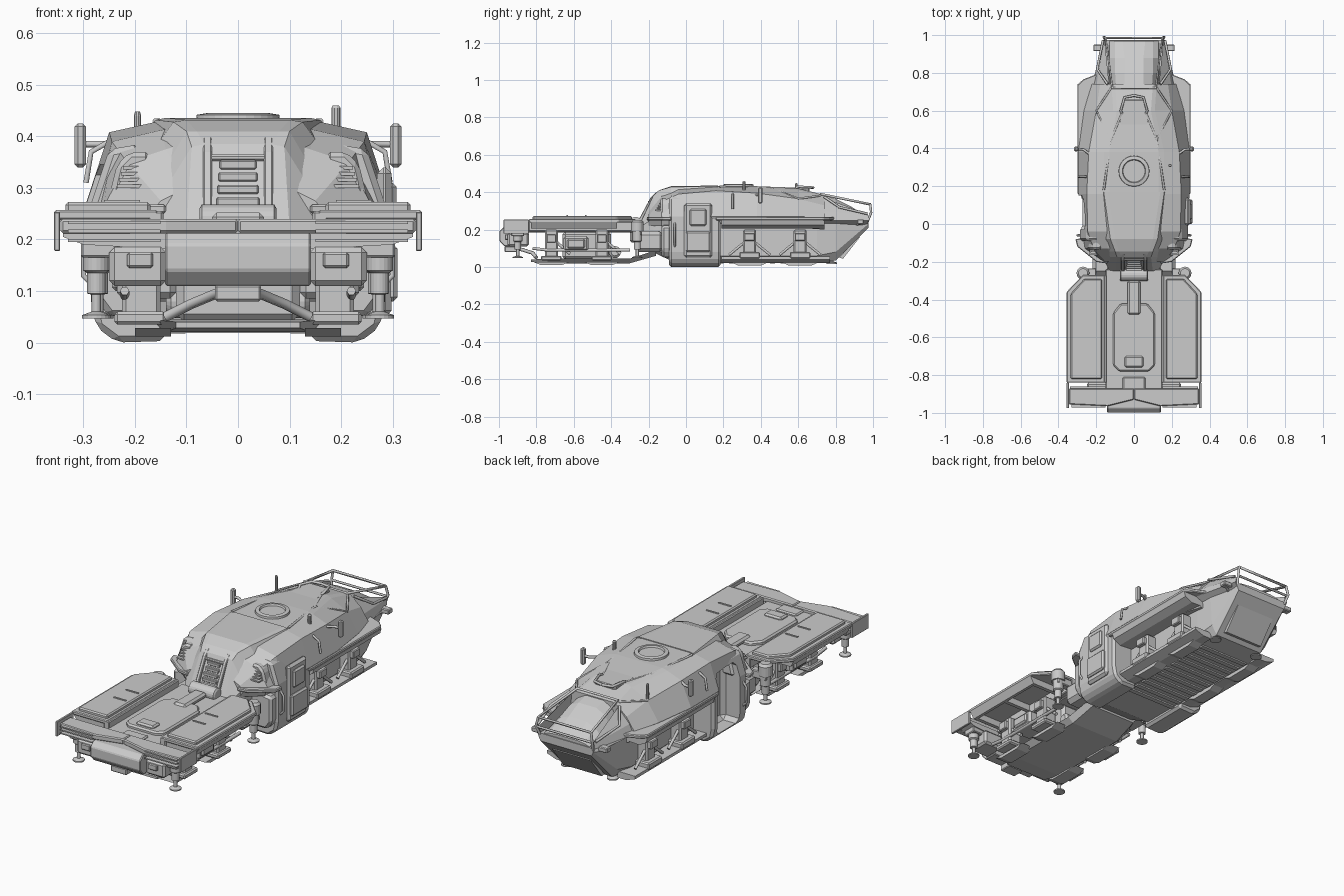
import bpy, bmesh, math
from mathutils import Vector

def make(name, verts, faces, mirror=False, bevel=0.0):
    me = bpy.data.meshes.new(name)
    me.from_pydata(verts, [], faces)
    bm = bmesh.new(); bm.from_mesh(me)
    bmesh.ops.recalc_face_normals(bm, faces=bm.faces)
    bm.to_mesh(me); bm.free()
    return finish(bpy.data.objects.new(name, me), mirror, bevel)

def finish(o, mirror, bevel=0.0):
    bpy.context.collection.objects.link(o)
    if bevel:
        b = o.modifiers.new("bevel", 'BEVEL'); b.width = bevel; b.segments = 1
    if mirror:
        o.modifiers.new("mirror", 'MIRROR')
    return o

def prism(name, pts, axis, a, b, mirror=False, bevel=0.0):
    """Extrude a 2D profile along an axis; profile is in the other two axes, in xyz order."""
    put = {'x': lambda p, t: (t, p[0], p[1]), 'y': lambda p, t: (p[0], t, p[1]),
           'z': lambda p, t: (p[0], p[1], t)}[axis]
    n = len(pts)
    v = [put(p, a) for p in pts] + [put(p, b) for p in pts]
    f = [list(range(n)), list(range(n, 2 * n))]
    f += [[i, (i + 1) % n, n + (i + 1) % n, n + i] for i in range(n)]
    return make(name, v, f, mirror, bevel)

def box(name, x0, x1, y0, y1, z0, z1, mirror=False, bevel=0.004):
    return prism(name, [(x0, y0), (x1, y0), (x1, y1), (x0, y1)], 'z', z0, z1, mirror, bevel)

def loft(name, sections):
    """Skin symmetric sections (y, half outline from top to bottom)."""
    v, f = [], []
    for y, half in sections:
        v += [(x, y, z) for x, z in half] + [(-x, y, z) for x, z in reversed(half)]
    n = 2 * len(sections[0][1])
    for s in range(len(sections) - 1):
        f += [[s*n + i, s*n + (i+1) % n, (s+1)*n + (i+1) % n, (s+1)*n + i] for i in range(n)]
    f += [list(range(n)), list(range(len(v) - n, len(v)))]
    return make(name, v, f)

def turned(name, loc, profile, axis='z', mirror=False, seg=20):
    """Lathe of (radius, height) pairs about an axis through loc."""
    v, f, m = [], [], len(profile)
    for i in range(seg):
        a = 2 * math.pi * i / seg
        for r, h in profile:
            p = (r * math.cos(a), r * math.sin(a), h)
            p = {'z': p, 'x': (p[2], p[0], p[1])}[axis]
            v.append(tuple(Vector(loc) + Vector(p)))
    for i in range(seg):
        j = (i + 1) % seg
        f += [[i*m + k, i*m + k + 1, j*m + k + 1, j*m + k] for k in range(m - 1)]
    f += [[i*m for i in range(seg)], [i*m + m - 1 for i in range(seg)]]
    return make(name, v, f, mirror)

def bar(name, pts, r, mirror=False, closed=False):
    cu = bpy.data.curves.new(name, 'CURVE'); cu.dimensions = '3D'
    cu.bevel_depth = r; cu.bevel_resolution = 1; cu.use_fill_caps = True
    sp = cu.splines.new('POLY'); sp.points.add(len(pts) - 1)
    for p, c in zip(sp.points, pts):
        p.co = (*c, 1)
    sp.use_cyclic_u = closed
    return finish(bpy.data.objects.new(name, cu), mirror)

# ---- cab and rear hull ----
hull = loft("upper_hull", [
    (-0.20, [(.06, .32), (.10, .30), (.15, .275), (.17, .25), (.15, .22)]),
    (-0.13, [(.09, .39), (.14, .375), (.215, .35), (.26, .265), (.24, .22)]),
    (-0.04, [(.12, .418), (.15, .412), (.245, .39), (.275, .27), (.26, .23)]),
    (0.16, [(.13, .432), (.16, .428), (.25, .408), (.295, .27), (.27, .23)]),
    (0.38, [(.13, .432), (.16, .425), (.24, .395), (.295, .27), (.27, .22)]),
    (0.60, [(.09, .42), (.11, .41), (.20, .365), (.265, .27), (.22, .21)]),
    (0.74, [(.10, .385), (.12, .38), (.18, .33), (.225, .265), (.19, .20)])])
# hood wedge standing proud between the shoulders
loft("hood", [
    (-0.25, [(.055, .225), (.10, .222), (.13, .21), (.13, .13)]),
    (-0.175, [(.065, .385), (.09, .38), (.165, .26), (.16, .13)]),
    (-0.145, [(.08, .41), (.10, .41), (.17, .29), (.17, .13)]),
    (-0.08, [(.10, .432), (.125, .428), (.175, .36), (.17, .13)]),
    (0.17, [(.14, .436), (.16, .432), (.18, .40), (.17, .22)])])
# recessed rear window: domed cover between two cheeks
loft("rear_canopy", [
    (0.72, [(.05, .385), (.095, .36), (.12, .32), (.13, .22)]),
    (0.80, [(.05, .365), (.10, .34), (.125, .30), (.14, .20)]),
    (0.88, [(.05, .325), (.10, .305), (.13, .275), (.14, .20)]),
    (0.97, [(.06, .265), (.10, .26), (.13, .25), (.14, .21)])])
loft("lower_hull", [
    (-0.20, [(.13, .24), (.13, .10), (.10, .09)]), (-.06, [(.17, .24), (.17, .06), (.14, .025)]),
    (0.70, [(.18, .24), (.18, .06), (.15, .025)]), (0.80, [(.18, .24), (.17, .08), (.14, .035)]),
    (0.975, [(.155, .25), (.155, .23), (.145, .21)])])
prism("rear_tailgate", [(.82, .05), (.92, .165), (.93, .16), (.84, .045)], 'x', -.11, .11)
for i in range(11):
    box("belly_rib", -.14, .14, .12 + i * .055, .145 + i * .055, .018, .03, bevel=0)

# rear window frame and its stanchions
bar("rear_frame", [(-.115, .72, .39), (.115, .72, .39), (.15, .985, .335), (-.15, .985, .335)], .007, closed=True)
bar("rear_side_rail", [(.14, .74, .375), (.195, .82, .32), (.165, .97, .285)], .007, True)
bar("rear_upright", [(.15, .985, .335), (.16, .99, .29), (.15, .97, .24)], .007, True)
bar("rear_lower_rail", [(-.155, .985, .285), (.155, .985, .285)], .006)
loft_pts = [(.13, .72, .375), (.20, .72, .30), (.225, .72, .25), (.14, .72, .22),
            (.155, .97, .285), (.16, .975, .275), (.165, .975, .25), (.15, .97, .22)]
make("rear_cheek", loft_pts, [[0, 1, 2, 3], [4, 5, 6, 7]] +
     [[i, (i + 1) % 4, 4 + (i + 1) % 4, 4 + i] for i in range(4)], True)
box("rear_light", .165, .215, .915, .95, .23, .255, True)
bar("light_arm", [(.13, .90, .22), (.19, .93, .235)], .007, True)

# fenders, recess frames and running gear along the rear
prism("fender", [(.18, .16), (.30, .16), (.30, .735), (.27, .765), (.18, .80)], 'z', .25, .268, True, .004)
prism("fender_skirt", [(.18, .25), (.298, .25), (.29, .225), (.25, .205), (.17, .21)], 'y', .19, .74, True)
prism("sill", [(.15, .022), (.20, .022), (.25, .04), (.25, .055), (.15, .055)], 'y', .19, .77, True)
for y in (0.34, 0.61):
    box("suspension_tower", .17, .23, y - .035, y + .035, .055, .20, True, .008)
    box("suspension_cap", .19, .25, y - .028, y + .028, .14, .18, True)
    box("suspension_foot", .17, .255, y - .055, y + .055, .045, .08, True, .006)
    for s in (-1, 1):
        bar("suspension_link", [(.215, y + s * .11, .065), (.215, y + s * .03, .13)], .008, True)
    prism("skid", [(y - .10, .025), (y - .06, .008), (y + .06, .008), (y + .10, .025)], 'x', .15, .21, True)

# side entrance pods; the left one is hollow and open
pod = [(.14, .003), (.235, .0), (.275, .03), (.285, .08), (.285, .27), (.25, .375), (.19, .385), (.14, .10)]
prism("right_pod", pod, 'y', -.09, .185, False, .012)
left = prism("left_pod", [(-x, z) for x, z in pod], 'y', -.09, .185, False, .012)
cut = box("doorway_cutter", -.40, -.185, -.03, .15, .035, .345, bevel=.02)
cut.hide_render = True; cut.hide_viewport = True; cut.display_type = 'WIRE'
for o in (left, hull):
    bo = o.modifiers.new("doorway", 'BOOLEAN')
    bo.object = cut; bo.operation = 'DIFFERENCE'; bo.solver = 'EXACT'
box("door_panel", .27, .298, -.01, .14, .05, .34, bevel=.012)
box("door_window", .285, .308, .02, .11, .22, .31, bevel=.008)
box("door_step", .27, .31, .00, .13, .08, .19, bevel=.008)
bar("door_handrail", [(.27, -.06, .10), (.30, -.06, .13), (.30, -.06, .21), (.27, -.06, .25)], .006, True)
prism("pod_front_bulge", [(.14, .05), (.25, .05), (.28, .09), (.28, .22), (.14, .24)], 'y', -.13, -.08, True, .012)
prism("shoulder_shelf", [(.14, -.21), (.20, -.20), (.30, -.12), (.31, -.08), (.14, -.06)], 'z', .25, .268, True, .004)

# nose panels, window slot and shoulder vents
def nose_y(z):
    return -.25 + (z - .225) * .075 / .16
prism("nose_frame", [(-.268, .225), (-.19, .37), (-.16, .40), (-.16, .225)], 'x', .05, .068, True, .003)
for i in range(5):
    z = .24 + i * .024
    w = .044 - i * .002
    box("nose_slat", -w, w, nose_y(z) - .005, nose_y(z) + .03, z, z + .018, bevel=.003)
box("nose_header", -.055, .055, -.195, -.16, .352, .365)
for i in range(4):
    z = .30 + i * .012
    box("shoulder_vent", .17, .235 - i * .004, -.165 + i * .008, -.10, z, z + .007, True, 0)
prism("shoulder_block", [(.17, .265), (.255, .265), (.235, .345), (.21, .37), (.17, .37)], 'y', -.135, -.02, True, .01)

# roof
turned("roof_hatch", (0, .28, .432), [(.083, -.01), (.08, .01), (.062, .013), (.058, .004)], seg=32)
prism("roof_rear_plate", [(-.05, .38), (.05, .38), (.08, .55), (.06, .66), (-.06, .66), (-.08, .55)], 'z', .40, .424, bevel=.006)
bar("roof_hatch_rail", [(.055, .57, .41), (.07, .60, .43), (.05, .67, .425), (0, .68, .424)], .007, True)
bar("roof_seam", [(.16, .18, .43), (.12, .45, .424), (.20, .60, .366), (.12, .72, .382)], .006, True)
bar("roof_seam_cross", [(.12, .45, .424), (.05, .62, .418)], .006, True)
turned("antenna_right", (.19, .31, .41), [(.009, 0), (.009, .045), (.006, .05)], seg=10)
turned("antenna_left", (-.195, .59, .36), [(.007, 0), (.007, .08), (.005, .088)], seg=10)

# mirrors
box("mirror_head", .295, .317, .385, .41, .34, .425, True, .006)
bar("mirror_arm", [(.22, .36, .385), (.27, .395, .385), (.31, .398, .385)], .007, True)
bar("grab_handle", [(.25, .25, .39), (.285, .25, .37), (.295, .25, .31)], .006, True)

# ---- front load bed ----
box("bed_spine", -.15, .15, -.90, -.24, .185, .222)
prism("side_deck", [(.155, -.27), (.27, -.27), (.357, -.36), (.357, -.84), (.155, -.84)], 'z', .238, .257, True, .004)
prism("deck_panel", [(.17, -.29), (.262, -.29), (.335, -.37), (.335, -.82), (.17, -.82)], 'z', .25, .273, True, .006)
prism("deck_skirt", [(.32, .24), (.355, .24), (.335, .205), (.32, .205)], 'y', -.83, -.37, True)
box("deck_inner_rail", .145, .175, -.84, -.27, .19, .255, True)
for y in (-.82, -.60, -.38):
    box("deck_rib", .16, .335, y - .01, y + .01, .205, .24, True, 0)
for y in (-.54, -.64):
    box("deck_slot", .19, .26, y, y + .008, .268, .277, True, 0)
prism("centre_pod", [(-.11, -.75), (-.08, -.78), (.08, -.78), (.11, -.75), (.11, -.47), (.07, -.42), (-.07, -.42), (-.11, -.47)], 'z', .21, .24, bevel=.008)
box("centre_latch", -.05, .05, -.76, -.70, .23, .252, bevel=.008)
box("coupling_arm", -.035, .035, -.48, -.30, .22, .25, bevel=.01)
box("front_hatch", -.06, .06, -.89, -.81, .215, .23, bevel=.006)
turned("coupling_joint", (0, -.27, .235), [(.025, -.075), (.033, -.07), (.033, .07), (.025, .075)], 'x')
box("hinge_block", -.14, .14, -.30, -.20, .13, .22, bevel=.012)
box("hinge_side", .12, .22, -.27, -.12, .08, .19, True, .02)

# bumper and front machinery
prism("bumper", [(.0, -.93), (.14, -.965), (.345, -.955), (.345, -.87), (0, -.87)], 'z', .212, .24, True, .005)
prism("bumper_lower", [(.12, .18), (.30, .19), (.34, .205), (.34, .215), (.12, .215)], 'y', -.945, -.86, True)
for z in (.195, .213, .23):
    box("bumper_slat", .15, .33, -.972, -.94, z, z + .006, True, 0)
box("bumper_end_plate", .345, .357, -.975, -.84, .178, .253, True, .002)
prism("front_drum", [(-.90, .11), (-.97, .11), (-.998, .14), (-.998, .19), (-.975, .213), (-.90, .213)], 'x', -.142, .142, bevel=.004)
box("front_side_block", .14, .25, -.955, -.84, .11, .185, True, .01)
box("front_light", .165, .215, -.968, -.94, .145, .175, True)
box("front_hook", -.045, .045, -.97, -.90, .08, .112)
bar("front_strut", [(.03, -.90, .10), (.09, -.82, .075), (.14, -.80, .05)], .01, True)

# undercarriage of the bed
loft("keel_plate", [(-.83, [(.12, .04), (.12, .028)]), (-.74, [(.17, .045), (.14, .02)]),
                    (-.30, [(.17, .045), (.14, .02)]), (-.16, [(.15, .09), (.13, .06)])])
turned("axle_drum", (0, -.38, .08), [(.02, -.14), (.032, -.13), (.032, .13), (.02, .14)], 'x')
box("machinery_core", -.12, .12, -.66, -.40, .04, .19, bevel=.015)
box("side_locker_front", .12, .235, -.655, -.52, .085, .165, True, .012)
box("locker_face", .22, .245, -.635, -.54, .10, .15, True, .008)
for y in (-.72, -.45):
    box("bed_tower", .15, .225, y - .035, y + .035, .045, .20, True, .008)
    box("bed_tower_cap", .17, .245, y - .025, y + .025, .13, .175, True)
    box("bed_tower_foot", .14, .24, y - .055, y + .055, .035, .06, True, .006)
    prism("bed_skid", [(y - .10, .028), (y - .06, .012), (y + .06, .012), (y + .10, .028)], 'x', .13, .20, True)
    bar("bed_link", [(.205, y + .10, .07), (.205, y + .02, .14)], .009, True)
bar("bed_pipe", [(.22, -.82, .10), (.22, -.74, .09), (.22, -.30, .09)], .009, True)

# landing legs: front, middle and rear pairs
leg = [(.018, 0), (.026, -.005), (.026, -.055), (.018, -.06), (.018, -.10), (.009, -.102), (.009, -.135),
       (.028, -.142), (.028, -.148)]
for x, y, z in ((.275, -.90, .195), (.27, -.26, .195), (.13, .78, .165)):
    turned("landing_leg", (x, y, z), leg, mirror=True)
turned("middle_leg_cap", (.27, -.26, .19), [(.034, 0), (.034, .05), (.024, .062)], mirror=True)
box("middle_leg_bracket", .20, .29, -.275, -.235, .17, .21, True)
box("front_leg_bracket", .23, .305, -.935, -.865, .165, .20, True)
